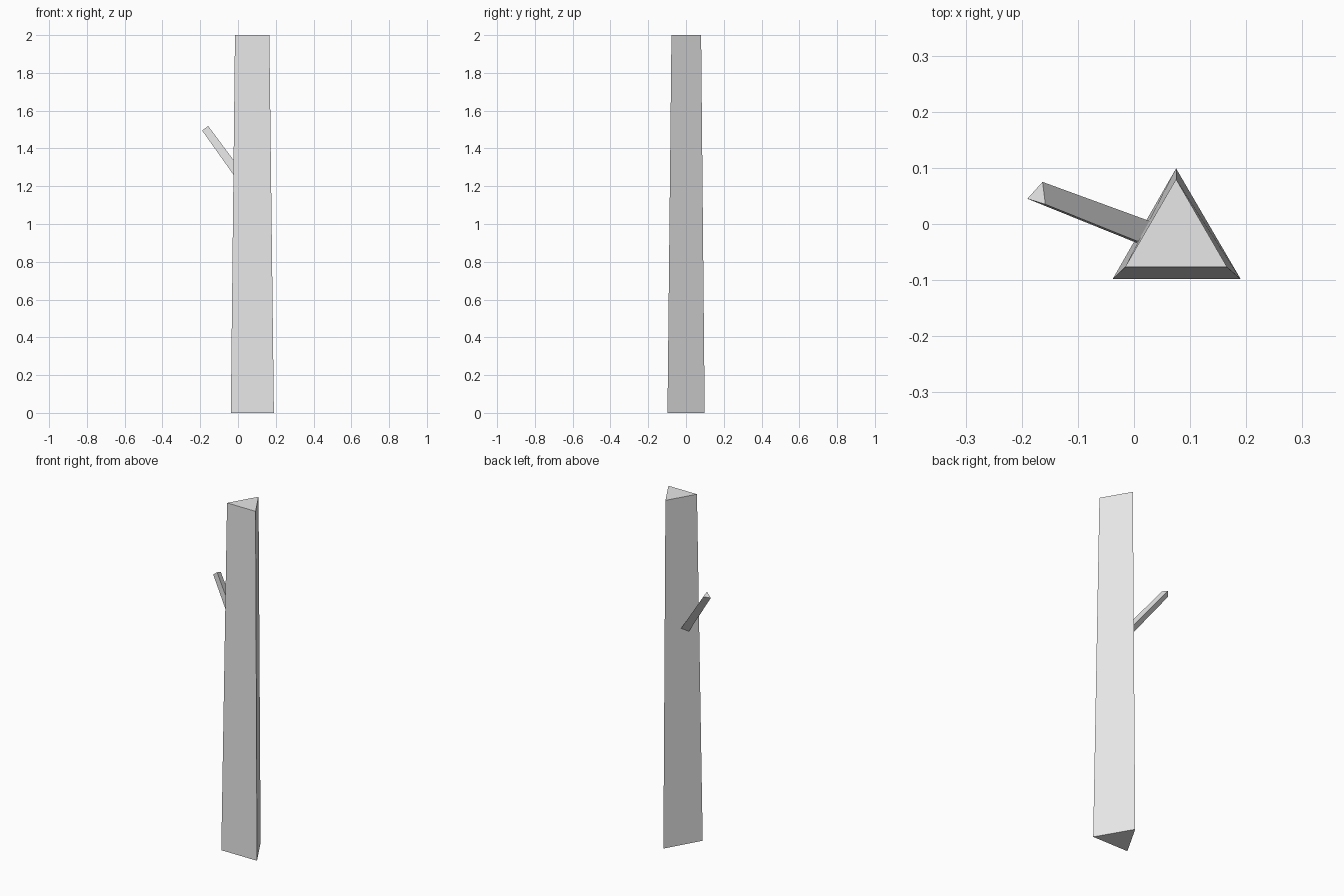
import bpy
from mathutils import Vector

if "Cube" in bpy.data.objects:
    bpy.data.objects.remove(bpy.data.objects["Cube"])

grey = bpy.data.materials.new("light_grey")
grey.diffuse_color = (0.8, 0.8, 0.8, 1)
grey.use_nodes = True
grey.node_tree.nodes["Principled BSDF"].inputs["Base Color"].default_value = grey.diffuse_color


def prism(name, lower, upper):
    """Closed flat-sided prism joining two counter-clockwise rings."""
    n = len(lower)
    faces = [tuple(reversed(range(n))), tuple(range(n, 2 * n))]
    faces += [(i, (i + 1) % n, (i + 1) % n + n, i + n) for i in range(n)]
    mesh = bpy.data.meshes.new(name)
    mesh.from_pydata([tuple(v) for v in lower + upper], [], faces)
    mesh.materials.append(grey)
    mesh.update()
    obj = bpy.data.objects.new(name, mesh)
    bpy.context.collection.objects.link(obj)
    return obj


# Tapered three-sided trunk
prism("trunk",
      [(-0.038, -0.098, 0), (0.19, -0.098, 0), (0.075, 0.099, 0)],
      [(-0.016, -0.077, 2), (0.166, -0.077, 2), (0.075, 0.08, 2)])

# Slanted three-sided branch, slightly thicker at its root inside the trunk
tip = [Vector(v) for v in ((-0.19, 0.045, 1.495),
                           (-0.158, 0.035, 1.519),
                           (-0.163, 0.075, 1.506))]
tip_centre = sum(tip, Vector()) / 3
root_centre = Vector((0.075, -0.044, 1.17))
root = [root_centre + (v - tip_centre) * 1.23 for v in tip]
prism("branch", root, tip)
